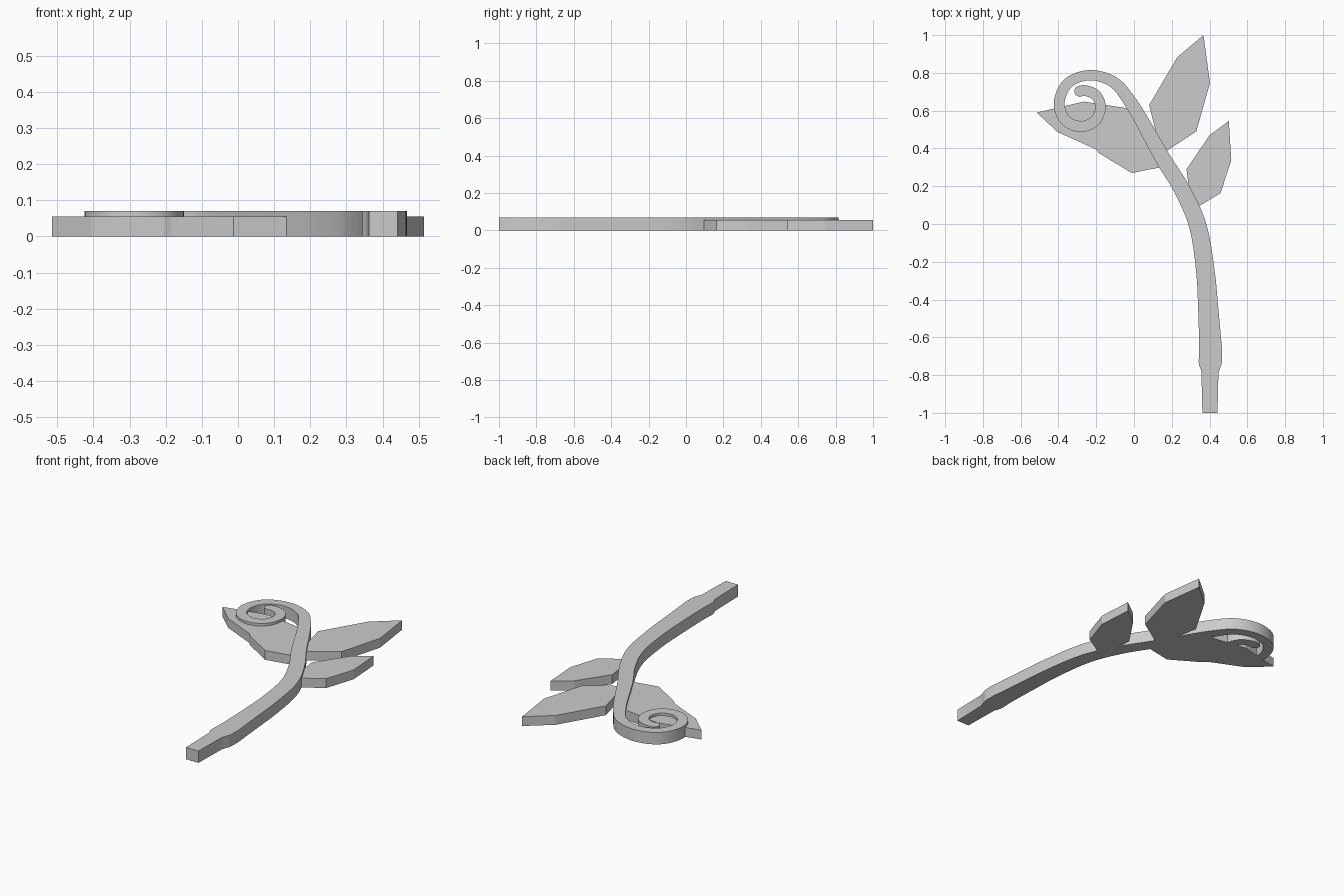
import bpy, bmesh, math
from mathutils import Vector

if "Cube" in bpy.data.objects:
    bpy.data.objects.remove(bpy.data.objects["Cube"])

grey = bpy.data.materials.new("light grey")
grey.diffuse_color = (0.6, 0.6, 0.6, 1)
grey.use_nodes = True
grey.node_tree.nodes["Principled BSDF"].inputs["Base Color"].default_value = grey.diffuse_color


def extrude_plate(name, faces, height):
    """Flat faces (lists of 2D points) pulled up from z = 0."""
    bm = bmesh.new()
    for pts in faces:
        bm.faces.new([bm.verts.new((p[0], p[1], 0)) for p in pts])
    bmesh.ops.remove_doubles(bm, verts=bm.verts[:], dist=1e-5)
    bmesh.ops.recalc_face_normals(bm, faces=bm.faces[:])
    ext = bmesh.ops.extrude_face_region(bm, geom=bm.faces[:], use_keep_orig=True)
    top = [g for g in ext["geom"] if isinstance(g, bmesh.types.BMVert)]
    bmesh.ops.translate(bm, verts=top, vec=(0, 0, height))
    bmesh.ops.recalc_face_normals(bm, faces=bm.faces[:])
    me = bpy.data.meshes.new(name)
    bm.to_mesh(me)
    bm.free()
    me.materials.append(grey)
    ob = bpy.data.objects.new(name, me)
    bpy.context.collection.objects.link(ob)
    return ob


def smooth_path(keys, steps):
    """Centripetal spline through (x, y, width) keys."""
    k = [Vector(p) for p in keys]
    k = [2 * k[0] - k[1]] + k + [2 * k[-1] - k[-2]]
    out = []
    for a, b, c, d in zip(k, k[1:], k[2:], k[3:]):
        ta = -math.sqrt((b - a).length)
        tc = math.sqrt((c - b).length)
        td = tc + math.sqrt((d - c).length)
        for i in range(steps):
            t = tc * i / steps
            p = a.lerp(b, (t - ta) / -ta)
            q = b.lerp(c, t / tc)
            r = c.lerp(d, (t - tc) / (td - tc))
            out.append(p.lerp(q, (t - ta) / (tc - ta)).lerp(q.lerp(r, t / td), t / tc))
    return out + [k[-2]]


# Stem: straight foot, swollen joint, long bend, then the curled tip
foot = [Vector((0.402, -1, 0.08)), Vector((0.402, -0.785, 0.09))]
keys = [(0.403, -0.77, 0.1), (0.403, -0.74, 0.12), (0.406, -0.68, 0.122),
        (0.402, -0.6, 0.116), (0.393, -0.45, 0.107), (0.378, -0.25, 0.098),
        (0.335, 0, 0.092), (0.25, 0.19, 0.085), (0.155, 0.343, 0.082),
        (-0.022, 0.65, 0.068), (-0.107, 0.75, 0.06), (-0.233, 0.788, 0.054),
        (-0.35, 0.745, 0.056), (-0.396, 0.64, 0.057), (-0.363, 0.55, 0.058),
        (-0.283, 0.516, 0.058), (-0.207, 0.546, 0.057), (-0.177, 0.62, 0.055),
        (-0.202, 0.682, 0.056), (-0.258, 0.706, 0.057), (-0.288, 0.703, 0.057)]
path = foot + smooth_path(keys, 6)
left, right = [], []
for i, p in enumerate(path):
    d = (path[min(i + 1, len(path) - 1)] - path[max(i - 1, 0)]).to_2d().normalized()
    n = Vector((-d.y, d.x)) * p.z / 2
    left.append(p.to_2d() + n)
    right.append(p.to_2d() - n)
quads = [(left[i], right[i], right[i + 1], left[i + 1]) for i in range(len(path) - 1)]
# Rounded end of the curl
cap = [p.to_2d() + n * math.cos(a) + d * (n.length * math.sin(a))
       for a in (math.pi * j / 8 for j in range(9))]
stem = extrude_plate("curled_stem", quads + [cap], 0.07)
bpy.context.view_layer.objects.active = stem
stem.select_set(True)
bpy.ops.object.shade_smooth_by_angle(angle=math.radians(30))

# Faceted leaves, rooted inside the stem
extrude_plate("left_leaf", [[
    (-0.515, 0.59), (-0.265, 0.648), (-0.03, 0.612), (0.0, 0.61), (0.155, 0.343),
    (0.14, 0.30), (-0.012, 0.27), (-0.185, 0.375), (-0.205, 0.397), (-0.405, 0.487)]], 0.055)
extrude_plate("upper_right_leaf", [[
    (0.368, 1.0), (0.23, 0.884), (0.08, 0.63), (0.12, 0.47), (0.155, 0.36),
    (0.177, 0.39), (0.33, 0.49), (0.402, 0.746)]], 0.055)
extrude_plate("lower_right_leaf", [[
    (0.502, 0.545), (0.4, 0.47), (0.278, 0.29), (0.288, 0.21), (0.31, 0.09),
    (0.34, 0.092), (0.458, 0.163), (0.515, 0.338)]], 0.055)
